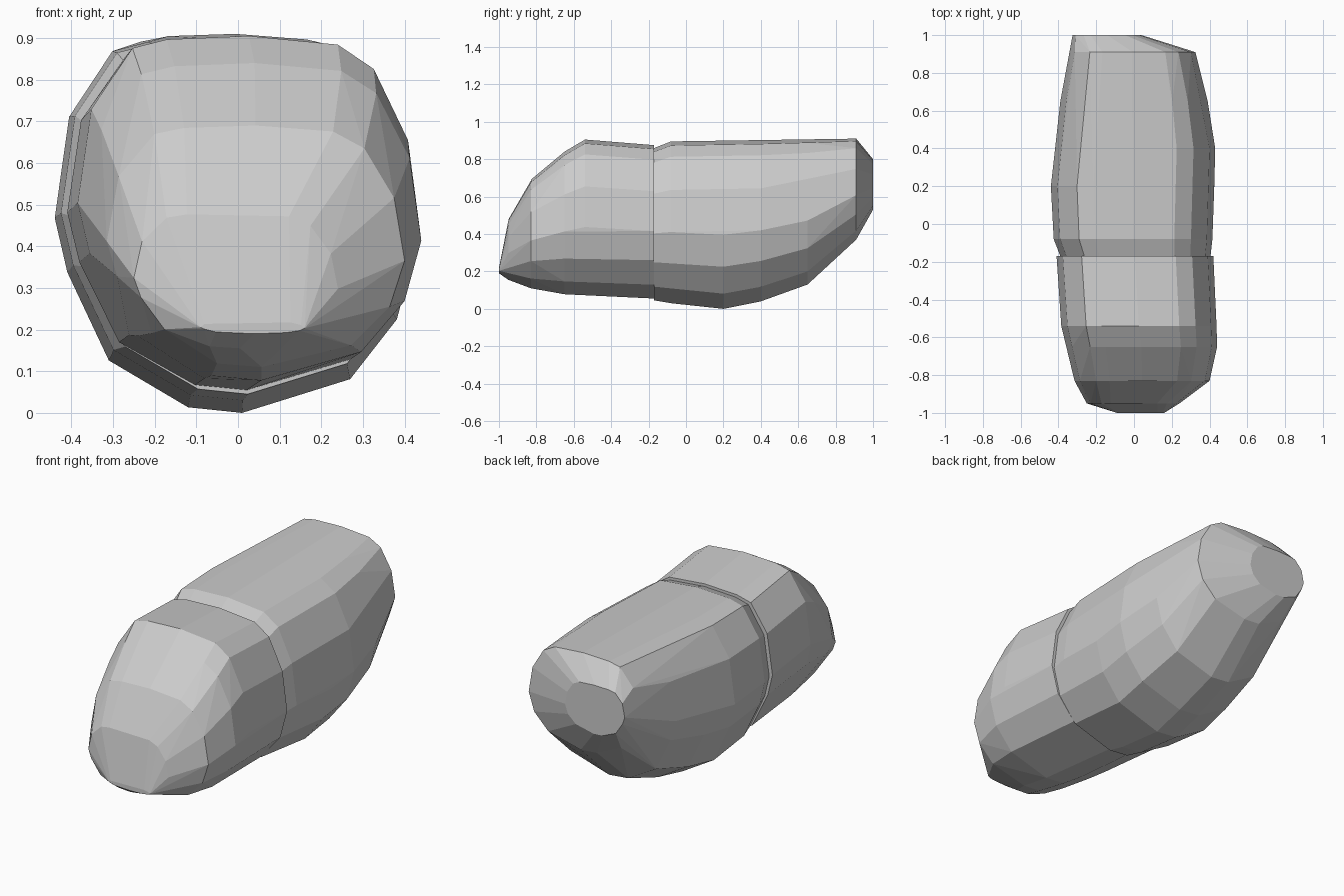
import bpy, bmesh, math

if "Cube" in bpy.data.objects:
    bpy.data.objects.remove(bpy.data.objects["Cube"])

# Shared rounded cross-section outline, normalised to 0..1 in width and height
OUTLINE = [(0, .52), (.04, .79), (.16, .965), (.26, .99), (.5, 1), (.76, .975),
           (.865, .905), (.965, .7), (1, .44), (.95, .25), (.82, .09),
           (.52, 0), (.37, .015), (.15, .14), (.035, .375)]


def faceted_hull(name, sections):
    """Convex shell around scaled outlines: (y, x_min, x_max, z_min, z_max)."""
    bm = bmesh.new()
    for y, x0, x1, z0, z1 in sections:
        for u, v in OUTLINE:
            bm.verts.new((x0 + u * (x1 - x0), y, z0 + v * (z1 - z0)))
    res = bmesh.ops.convex_hull(bm, input=bm.verts[:])
    loose = [v for v in bm.verts if not v.link_faces]
    bmesh.ops.delete(bm, geom=loose, context='VERTS')
    # merge nearly coplanar triangles into larger flat facets
    bmesh.ops.dissolve_limit(bm, angle_limit=math.radians(3),
                             verts=bm.verts[:], edges=bm.edges[:])
    bmesh.ops.recalc_face_normals(bm, faces=bm.faces[:])
    mesh = bpy.data.meshes.new(name)
    bm.to_mesh(mesh)
    bm.free()
    obj = bpy.data.objects.new(name, mesh)
    bpy.context.collection.objects.link(obj)
    return obj


# Front half: sloping nose, low at the tip
faceted_hull("front_block", [
    (-1.00, -.09, .16, .19, .22),
    (-.95, -.25, .24, .155, .48),
    (-.83, -.315, .40, .11, .69),
    (-.65, -.36, .44, .078, .84),
    (-.54, -.385, .437, .07, .905),
    (-.17, -.41, .42, .055, .875),
])

# Rear half: flat top, bottom rising toward the back end
faceted_hull("rear_block", [
    (-.17, -.39, .405, .045, .86),
    (-.08, -.425, .415, .03, .895),
    (.20, -.44, .425, .0, .90),
    (.40, -.42, .43, .04, .903),
    (.65, -.39, .39, .13, .907),
    (.91, -.34, .325, .37, .91),
    (1.00, -.325, .04, .53, .80),
])
